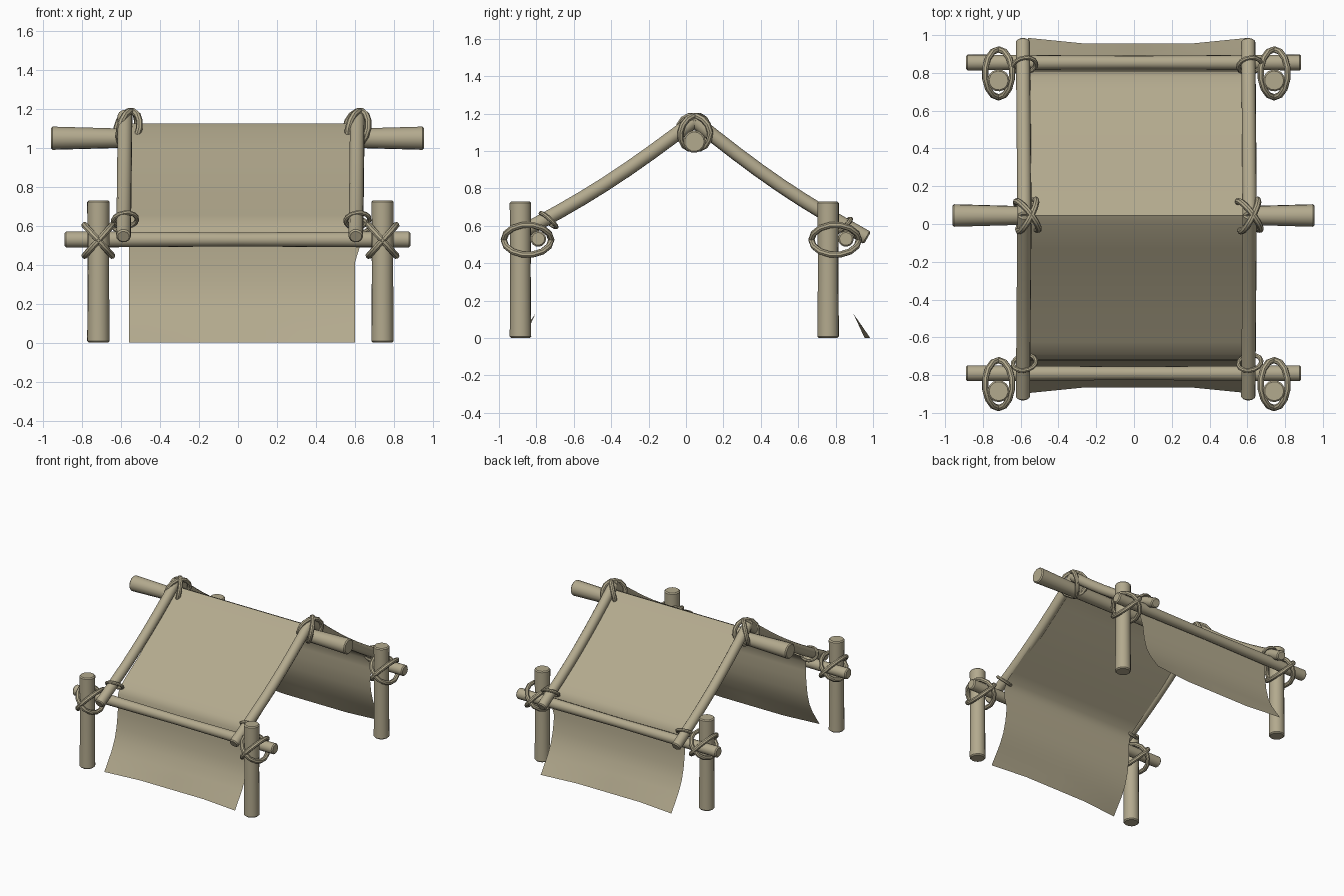
import bpy, bmesh, math
from mathutils import Vector, Matrix

if "Cube" in bpy.data.objects:
    bpy.data.objects.remove(bpy.data.objects["Cube"], do_unlink=True)

COLOR = (0.45, 0.40, 0.27, 1)
tan = bpy.data.materials.new("weathered_tan")
tan.use_nodes = True
tan.diffuse_color = COLOR
tan.node_tree.nodes["Principled BSDF"].inputs["Base Color"].default_value = COLOR

MID_Y = 0.045  # ridge line


def finish(name, bm, fix_normals=True):
    if fix_normals:
        bmesh.ops.recalc_face_normals(bm, faces=bm.faces)
    for f in bm.faces:
        f.smooth = True
    mesh = bpy.data.meshes.new(name)
    bm.to_mesh(mesh)
    bm.free()
    mesh.materials.append(tan)
    mesh.set_sharp_from_angle(angle=math.radians(40))
    obj = bpy.data.objects.new(name, mesh)
    bpy.context.collection.objects.link(obj)
    return obj


def sweep(name, points, radii, sides, closed=False):
    """Round tube through points, capped unless closed."""
    bm = bmesh.new()
    pts = [Vector(p) for p in points]
    n = len(pts)
    side = None
    rings = []
    for i, p in enumerate(pts):
        a = pts[(i - 1) % n] if closed else pts[max(i - 1, 0)]
        b = pts[(i + 1) % n] if closed else pts[min(i + 1, n - 1)]
        t = (b - a).normalized()
        if side is None:
            side = t.orthogonal()
        side = (side - t * side.dot(t)).normalized()
        up = t.cross(side)
        ring = []
        for k in range(sides):
            ang = math.tau * k / sides
            ring.append(bm.verts.new(p + radii[i] * (math.cos(ang) * side + math.sin(ang) * up)))
        rings.append(ring)
    for i in range(n if closed else n - 1):
        r, s = rings[i], rings[(i + 1) % n]
        for k in range(sides):
            m = (k + 1) % sides
            bm.faces.new((r[k], r[m], s[m], s[k]))
    if not closed:
        bm.faces.new(rings[0])
        bm.faces.new(rings[-1])
    return finish(name, bm)


def pole(name, points, radii, sides=14, bevel=0.008):
    """Tube with softly rounded ends."""
    pts = [Vector(p) for p in points]
    d0 = (pts[1] - pts[0]).normalized() * bevel
    d1 = (pts[-2] - pts[-1]).normalized() * bevel
    path = [pts[0], pts[0] + d0] + pts[1:-1] + [pts[-1] + d1, pts[-1]]
    rad = [radii[0] - bevel, radii[0]] + radii[1:-1] + [radii[-1], radii[-1] - bevel]
    return sweep(name, path, rad, sides)


def rope_loop(name, center, half_u, half_v, rotation, thick, segments=14):
    """Oval rope; half_u runs along local y, half_v along local z."""
    pts = []
    for i in range(segments):
        a = math.tau * i / segments
        p = Vector((0, half_u * math.cos(a), half_v * math.sin(a)))
        pts.append(rotation @ p + Vector(center))
    return sweep(name, pts, [thick] * segments, 8, closed=True)


# Ridge beam, thinner toward the middle
pole("ridge_beam",
     [(-0.96, MID_Y, 1.05), (-0.6, MID_Y, 1.05), (0, MID_Y, 1.05), (0.6, MID_Y, 1.05), (0.955, MID_Y, 1.05)],
     [0.06, 0.05, 0.048, 0.05, 0.06])

for end, sign, post_y, beam_y, tip in (("front", -1, -0.885, -0.79, (-0.92, 0.545)),
                                       ("back", 1, 0.76, 0.855, (0.97, 0.535))):
    # Eave beam
    pole(end + "_beam", [(-0.89, beam_y, 0.53), (0, beam_y, 0.53), (0.885, beam_y, 0.53)],
         [0.042, 0.036, 0.042])
    for hand, post_x, raft_x in (("right", -0.717, -0.58), ("left", 0.742, 0.613)):
        tag = end + "_" + hand
        # Corner post
        pole(tag + "_post", [(post_x, post_y, 0), (post_x, post_y, 0.36), (post_x, post_y, 0.73)],
             [0.058, 0.055, 0.058])
        # Crossed ropes around post and beam
        for label, tilt in (("a", 42), ("b", -42)):
            rope_loop(tag + "_post_rope_" + label,
                      (post_x, (post_y + beam_y) / 2 - 0.01, 0.525), 0.127, 0.108,
                      Matrix.Rotation(math.radians(tilt), 3, "Y"), 0.017)
        # Sagging rafter
        top = Vector((raft_x, MID_Y - sign * 0.01, 1.17))
        low = Vector((raft_x - 0.008, tip[0], tip[1]))
        path = []
        for i in range(9):
            t = i / 8
            p = top.lerp(low, t)
            p.z -= 0.035 * math.sin(math.pi * t)
            path.append(p)
        pole(tag + "_rafter", path, [0.038] * 9, sides=12)
        # Rope tying rafter to eave beam
        spin = Matrix.Rotation(math.radians(12), 3, "Z") @ Matrix.Rotation(math.radians(-sign * 47), 3, "X")
        center = (raft_x, -0.735, 0.63) if sign < 0 else (raft_x, 0.84, 0.60)
        rope_loop(tag + "_rafter_rope", center, 0.062, 0.055,
                  spin @ Matrix.Rotation(math.pi / 2, 3, "Z"), 0.012)

# Crossed ropes at the ridge
for hand, x in (("right", -0.565), ("left", 0.61)):
    for label, yaw in (("a", 38), ("b", -28)):
        turn = Matrix.Rotation(math.radians(yaw), 3, "Z") @ Matrix.Rotation(math.radians(12), 3, "Y")
        rope_loop(hand + "_ridge_rope_" + label, (x, MID_Y, 1.1), 0.095, 0.092, turn, 0.017)

# Cloth: distance from ridge and height, draped inside the eave beams
profile = [(0, 1.125), (0.05, 1.10), (0.18, 1.0), (0.3, 0.91), (0.5, 0.765), (0.67, 0.655),
           (0.735, 0.61), (0.765, 0.56), (0.768, 0.49), (0.77, 0.41), (0.785, 0.3), (0.81, 0.21),
           (0.85, 0.13), (0.88, 0.065), (0.91, 0)]
drape = [(-d, z) for d, z in reversed(profile[1:])] + profile
bm = bmesh.new()
rows = []
for d, z in drape:
    right_edge = 0.60 + 0.025 * min(max((z - 0.41) / 0.08, 0), 1)
    flare = 0.03 * max(0, 1 - z / 0.13)
    row = []
    for x, corner in ((-0.56, 1), (-0.26, 0), (0.02, 0), (0.30, 0), (right_edge, 1)):
        row.append(bm.verts.new((x, MID_Y + d + math.copysign(flare * corner, d), z)))
    rows.append(row)
for r, s in zip(rows, rows[1:]):
    for k in range(len(r) - 1):
        bm.faces.new((r[k], r[k + 1], s[k + 1], s[k]))
finish("cloth_canopy", bm, fix_normals=False)
